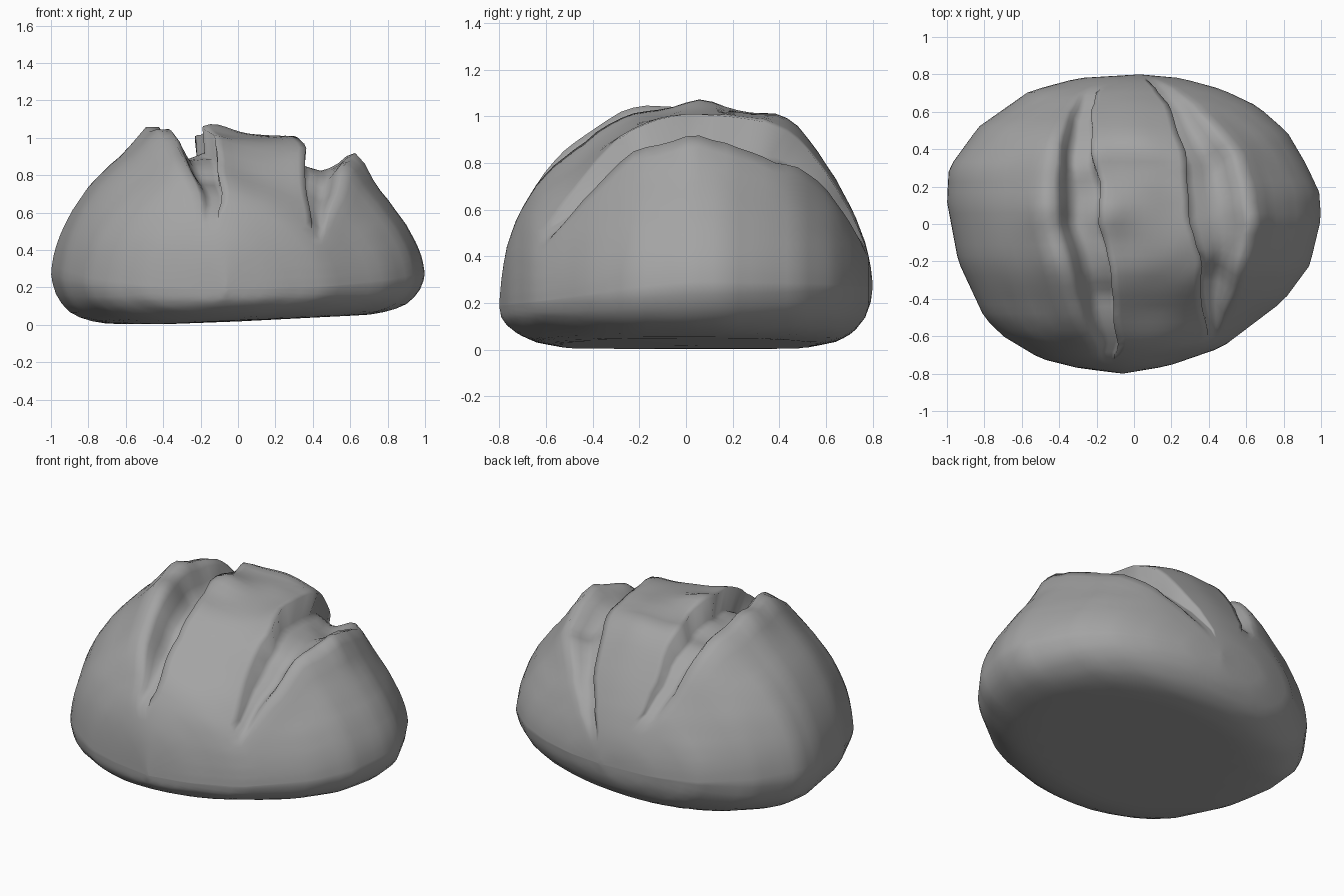
import bpy, bmesh, math
from mathutils import Vector, noise

cube = bpy.data.objects.get("Cube")
if cube:
    bpy.data.objects.remove(cube, do_unlink=True)


def lerp_table(table, v):
    """Piecewise linear lookup in a list of (key, value) sorted by key."""
    if v <= table[0][0]:
        return table[0][1]
    for (k0, v0), (k1, v1) in zip(table, table[1:]):
        if v <= k1:
            return v0 + (v1 - v0) * (v - k0) / (k1 - k0)
    return table[-1][1]


# Plan outline: x limits against y
LEFT = [(-.8, -.06), (-.77, -.3), (-.72, -.5), (-.6, -.7), (-.5, -.8), (-.2, -.94),
        (.12, -1), (.3, -.99), (.52, -.83), (.71, -.56), (.78, -.3), (.8, .03)]
RIGHT = [(-.8, -.06), (-.76, .18), (-.66, .47), (-.41, .8), (-.22, .94), (.03, 1),
         (.17, .99), (.32, .92), (.49, .82), (.63, .66), (.72, .47), (.78, .25), (.8, .03)]

# Heights against normalised radius
DOME = [(0, 1.02), (.3, 1.01), (.5, .97), (.6, .915), (.7, .835), (.8, .73), (.9, .585),
        (.96, .46), (.985, .38), (.996, .32), (1, .27)]
UNDER = [(0, 0), (.7, .005), (.82, .025), (.9, .065), (.96, .13), (.99, .2), (1, .27)]

# Edges of the two slashes: x at evenly spaced y from front to back
Y_KEYS = [-.6, -.4, -.2, 0, .2, .4, .6]
EDGES = [list(zip(Y_KEYS, xs)) for xs in (
    (-.24, -.32, -.36, -.42, -.43, -.42, -.36),
    (-.1, -.11, -.13, -.19, -.18, -.23, -.23),
    (.4, .355, .36, .3, .29, .27, .2),
    (.46, .52, .58, .63, .6, .54, .36))]
# Slash ends in y, and length of the fade at the back
SPANS = [(-.72, .72, .3), (-.59, .77, .42)]
ROWS, HALF = 44, .8


def limits(y):
    l, r = lerp_table(LEFT, y), lerp_table(RIGHT, y)
    return (l + r) / 2, (r - l) / 2


def taper(slash, y):
    a, b, fade = SPANS[slash]
    t = max(0, min(1, (y - a) / .25, (b - y) / fade))
    return t ** .75


def bump(d, w):
    return math.exp(-(d / w) ** 2)


def smooth(t):
    t = max(0, min(1, t))
    return t * t * (3 - 2 * t)


def knots(y):
    """Cross-section angles of the slash edges."""
    yc = max(-.6, min(.6, y))
    c, h = limits(yc)
    out = [0]
    for i, e in enumerate(EDGES):
        jag = .018 * noise.noise(Vector((i * 5, yc * 7, 1)))
        out.append(math.acos(-max(-.95, min(.95, (lerp_table(e, yc) + jag - c) / h))))
    return out + [math.pi]


def columns(y):
    """Top columns as (angle, slash, depth share, tuck under the wall)."""
    k = knots(y)
    cols = []
    for seg, n in enumerate((14, 7, 12, 7, 14)):
        for j in range(n + 1):
            u = j / n
            a = k[seg] + (k[seg + 1] - k[seg]) * u
            if seg == 1:
                if j:
                    cols.append((a, 0, smooth(u / .5), .012 * smooth(u * 3 - 2)))
            elif seg == 3:
                if j < n:
                    cols.append((a, 1, smooth((1 - u) / .6), -.012 * smooth(1 - u * 3)))
            else:
                cols.append((a, 0, 0, 0))
    return cols


def radius(y, p):
    q = y / HALF
    return math.sqrt(min(1, q * q + p * p * (1 - q * q)))


def front_sag(y, z):
    """The widest line runs lower towards the front."""
    return .1 * min(0, y) * bump(z - .27, .15)


def top_point(y, a, slash, depth, tuck):
    c, h = limits(y)
    p = -math.cos(a)
    x, z = c + h * p, lerp_table(DOME, radius(y, p))
    rise = max(0, (z - .27) / .7)
    # Sagging right end, low front shoulder and full back shoulder
    z += rise * (-.13 * p * p if p > 0 else .03 * p * p)
    z -= rise * (.03 * bump(y + .46, .12) + .09 * smooth((x + .35) / .5) * bump(y + .48, .25))
    z += rise * .05 * (1 - .65 * smooth(x / .3)) * bump(y - .46, .14)
    # Raised slash lips and small peaks
    e = [lerp_table(t, y) for t in EDGES]
    z += rise * taper(0, y) * (.055 * bump(x - e[0] + .05, .1) + .015 * bump(x - e[1], .08))
    z += rise * taper(1, y) * (.015 * bump(x - e[2], .08) + .05 * bump(x - e[3] - .02, .07))
    z += .05 * bump(math.hypot(x + .12, y - .06), .11)
    z += .035 * bump(math.hypot(x - .65, y - .02), .07)
    z += .035 * bump(math.hypot(x + .47, y - .08), .1)
    z += .02 * bump(math.hypot(x + .42, y + .2), .09)
    z += rise * .015 * noise.noise(Vector((x * 3, y * 3, 4)))
    z += front_sag(y, z)
    pt = Vector((x, y, z))
    cut = depth * taper(slash, y)
    inward = Vector((0, -y, .3 - z))
    if cut and inward.length > .01:
        pt += inward.normalized() * .14 * cut + Vector((tuck * taper(slash, y), 0, 0))
    return pt


def under_point(y, a):
    c, h = limits(y)
    p = -math.cos(a)
    x, z = c + h * p, lerp_table(UNDER, radius(y, p))
    # The base lifts slightly towards the right end
    lift = .045 * max(0, x + .4) * max(0, 1 - z / .27)
    z += front_sag(y, z) * smooth(z / .1)
    return Vector((x, y, max(0, z + lift)))


# Loaf: closed cross-sections lofted from front to back
bm = bmesh.new()
rings = []
for i in range(1, ROWS):
    y = -HALF * math.cos(math.pi * i / ROWS)
    pts = [top_point(y, *col) for col in columns(y)]
    pts += [under_point(y, math.pi * (1 - j / 28)) for j in range(1, 28)]
    rings.append([bm.verts.new(p) for p in pts])
for r0, r1 in zip(rings, rings[1:]):
    for j in range(len(r0)):
        k = (j + 1) % len(r0)
        bm.faces.new((r0[j], r0[k], r1[k], r1[j]))
for ring, y in ((rings[0], -HALF), (rings[-1], HALF)):
    pole = bm.verts.new((limits(y)[0], y, .27 + front_sag(y, .27)))
    for j in range(len(ring)):
        bm.faces.new((ring[j], ring[(j + 1) % len(ring)], pole))
bmesh.ops.remove_doubles(bm, verts=bm.verts, dist=.0004)
bmesh.ops.recalc_face_normals(bm, faces=bm.faces)
mesh = bpy.data.meshes.new("bread_loaf")
bm.to_mesh(mesh)
bm.free()
loaf = bpy.data.objects.new("bread_loaf", mesh)
bpy.context.collection.objects.link(loaf)

# Plain grey crust
crust = bpy.data.materials.new("crust_grey")
crust.use_nodes = True
colour = (.37, .37, .37, 1)
crust.diffuse_color = colour
shader = crust.node_tree.nodes["Principled BSDF"]
shader.inputs["Base Color"].default_value = colour
shader.inputs["Roughness"].default_value = .8
mesh.materials.append(crust)

bpy.ops.object.select_all(action='DESELECT')
loaf.select_set(True)
bpy.context.view_layer.objects.active = loaf
bpy.ops.object.shade_smooth()
